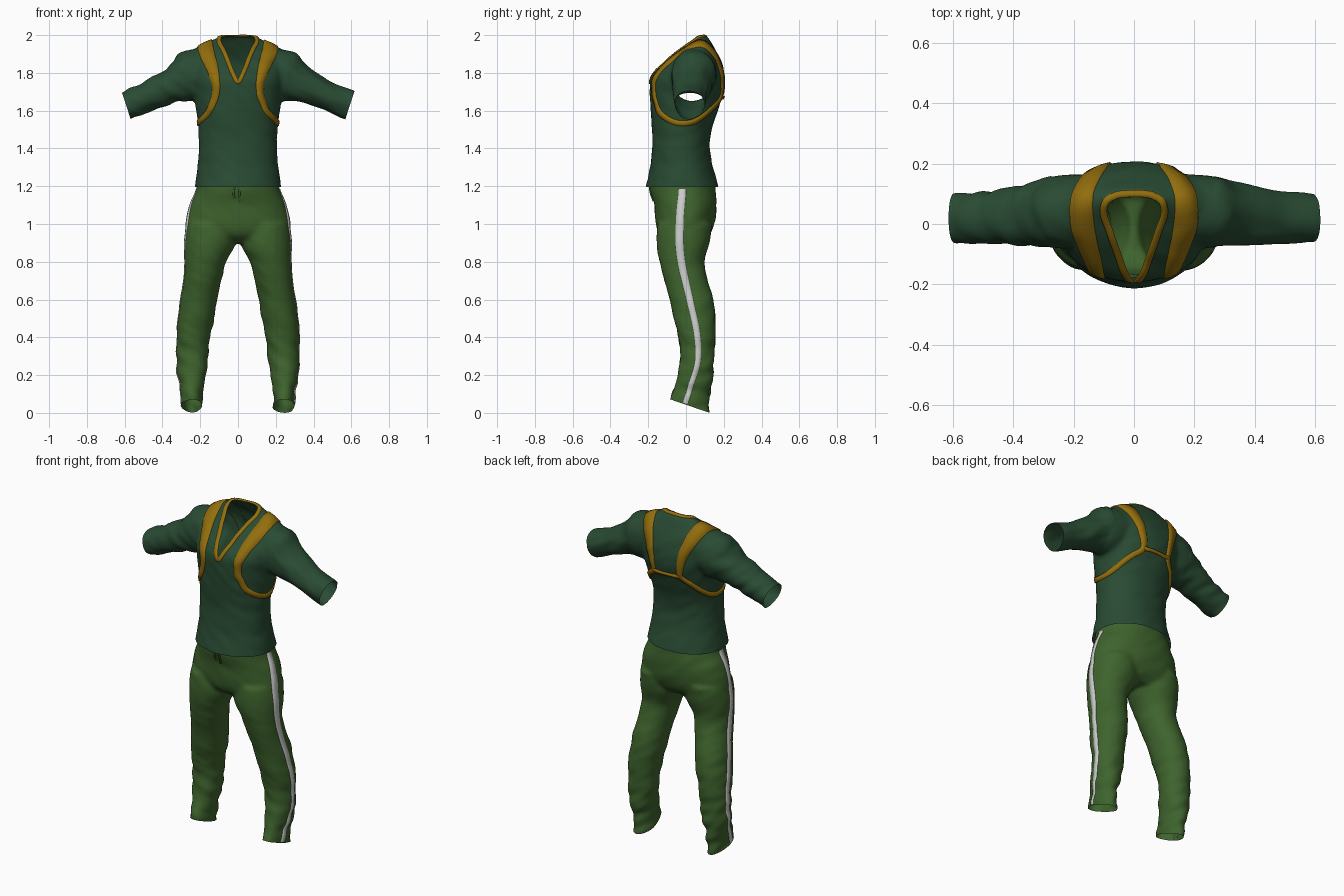
import bpy, bmesh, math
from mathutils import Vector, noise
from mathutils.bvhtree import BVHTree

if "Cube" in bpy.data.objects:
    bpy.data.objects.remove(bpy.data.objects["Cube"])


def material(name, rgb):
    m = bpy.data.materials.new(name)
    m.diffuse_color = (*rgb, 1)
    m.use_nodes = True
    m.node_tree.nodes["Principled BSDF"].inputs["Base Color"].default_value = m.diffuse_color
    return m


SHIRT = material("dark_green", (0.022, 0.07, 0.033))
PANTS = material("leaf_green", (0.048, 0.125, 0.026))
GOLD = material("ochre", (0.29, 0.155, 0.004))
WHITE = material("pale_grey", (0.65, 0.65, 0.65))


def spline(rows, n, closed=False):
    """Catmull-Rom through rows of numbers, n steps per span."""
    rows = [Vector(r) for r in rows]
    c, out = len(rows), []
    pick = lambda i: rows[i % c] if closed else rows[max(0, min(c - 1, i))]
    for i in range(c if closed else c - 1):
        a, b, d, e = (pick(i + k) for k in (-1, 0, 1, 2))
        for s in range(n):
            t = s / n
            out.append(0.5 * (2 * b + (d - a) * t + (2 * a - 5 * b + 4 * d - e) * t * t
                              + (3 * b - a - 3 * d + e) * t ** 3))
    return out if closed else out + [rows[-1]]


def loft(bm, rows, power=2.0, u=(1, 0, 0), v=(0, 1, 0), sides=40):
    """Closed tube through rows (cx, cy, cz, ru, rv)."""
    u, v, rings = Vector(u), Vector(v), []
    for cx, cy, cz, ru, rv in spline(rows, 4):
        ring = []
        for k in range(sides):
            a = 2 * math.pi * k / sides
            c, s = math.cos(a), math.sin(a)
            ring.append(bm.verts.new(Vector((cx, cy, cz))
                        + u * ru * math.copysign(abs(c) ** (2 / power), c)
                        + v * rv * math.copysign(abs(s) ** (2 / power), s)))
        rings.append(ring)
    for r0, r1 in zip(rings, rings[1:]):
        for k in range(sides):
            j = (k + 1) % sides
            bm.faces.new((r0[k], r0[j], r1[j], r1[k]))
    bm.faces.new(rings[0])
    bm.faces.new(rings[-1])


def box_rows(rows):
    """(z, x0, x1, y0, y1) extents -> loft rows."""
    return [((a + b) / 2, (c + d) / 2, z, (b - a) / 2, (d - c) / 2) for z, a, b, c, d in rows]


def finish(bm, name, mat):
    me = bpy.data.meshes.new(name)
    bm.to_mesh(me)
    bm.free()
    me.materials.append(mat)
    me.shade_smooth()
    ob = bpy.data.objects.new(name, me)
    bpy.context.collection.objects.link(ob)
    return ob


def fabric(bm, name, mat, cuts, amp, hole=None):
    """Fuse the lofts, add soft folds, slice the openings. Returns surface lookup."""
    bmesh.ops.recalc_face_normals(bm, faces=bm.faces)
    ob = finish(bm, name, mat)
    rem = ob.modifiers.new("fuse", 'REMESH')
    rem.mode, rem.voxel_size = 'VOXEL', 0.011
    sm = ob.modifiers.new("soften", 'SMOOTH')
    sm.factor, sm.iterations = 0.5, 8
    dg = bpy.context.evaluated_depsgraph_get()
    me = bpy.data.meshes.new_from_object(ob.evaluated_get(dg))
    bpy.data.objects.remove(ob)
    bm = bmesh.new()
    bm.from_mesh(me)
    bm.normal_update()
    for vert, nrm in [(v, v.normal.copy()) for v in bm.verts]:
        c = vert.co
        vert.co += nrm * amp(c) * noise.noise(Vector((c.x * 9, c.y * 9, c.z * 18 + c.x * 10)))
    bm.normal_update()
    tree = BVHTree.FromBMesh(bm)
    for co, no in cuts:
        bmesh.ops.bisect_plane(bm, geom=bm.verts[:] + bm.edges[:] + bm.faces[:],
                               plane_co=co, plane_no=no, clear_outer=True)
    if hole:
        doomed = [f for f in bm.faces if hole(f.calc_center_median())]
        bmesh.ops.delete(bm, geom=doomed, context='FACES')
    finish(bm, name, mat)
    return tree


def ribbon(name, rows, tree, mat, closed=False, flip=1, thick=0.009):
    """Padded band of rows (x, y, z, width) laid on a garment surface."""
    pts = spline([(x * flip, y, z, w) for x, y, z, w in rows], 8, closed)
    bm, n, lines = bmesh.new(), len(pts), []
    for i, p in enumerate(pts):
        a, b = (pts[i - 1], pts[(i + 1) % n]) if closed else (pts[max(i - 1, 0)], pts[min(i + 1, n - 1)])
        q, nrm = tree.find_nearest(p.to_3d())[:2]
        side = (b - a).to_3d().cross(nrm).normalized()
        line = []
        for k, h in ((-1, -0.3), (-0.9, 0.9), (0, 1), (0.9, 0.9), (1, -0.3)):
            s, sn = tree.find_nearest(q + side * p[3] / 2 * k)[:2]
            line.append(bm.verts.new(s + sn * thick * h))
        lines.append(line)
    for i in range(n if closed else n - 1):
        r0, r1 = lines[i], lines[(i + 1) % n]
        for k in range(4):
            bm.faces.new((r0[k], r0[k + 1], r1[k + 1], r1[k]))
    bmesh.ops.recalc_face_normals(bm, faces=bm.faces)
    finish(bm, name, mat)


# Shirt: torso and two short sleeves
bm = bmesh.new()
loft(bm, box_rows([(z, -w, w, f, b) for z, w, f, b in (
    (1.13, .228, -.216, .18), (1.2, .228, -.211, .17), (1.3, .214, -.19, .143),
    (1.4, .208, -.18, .126), (1.5, .209, -.18, .135), (1.6, .222, -.187, .17),
    (1.7, .237, -.192, .203), (1.78, .25, -.184, .207), (1.85, .262, -.122, .192),
    (1.9, .255, -.067, .17), (1.94, .21, -.01, .145), (1.98, .125, .03, .122),
    (1.998, .10, .05, .11))]), power=2.15)
for s in (1, -1):
    loft(bm, [(s * .15, .045, 1.82, .12, .12), (s * .25, .04, 1.783, .136, .12),
              (s * .31, .035, 1.753, .111, .108), (s * .37, .03, 1.727, .091, .1),
              (s * .48, .022, 1.675, .08, .088), (s * .592, .02, 1.628, .078, .082),
              (s * .65, .02, 1.603, .079, .082)], u=(s * .35, 0, .93))

# Neckline, wide at the nape and pointed on the chest
COLLAR = [(0, -.19, 1.752), (.03, -.165, 1.805), (.056, -.1, 1.875), (.08, -.03, 1.93),
          (.1, .03, 1.965), (.09, .075, 1.983), (.05, .096, 1.99), (0, .1, 1.992)]
slope = lambda p: p[1] * .76 + p[2] * .65


def in_neck(c):
    if -.65 * c.y + .76 * c.z < 1.395:
        return False
    t = slope(c)
    for a, b in zip(COLLAR, COLLAR[1:]):
        if slope(a) <= t <= slope(b):
            f = (t - slope(a)) / (slope(b) - slope(a))
            return abs(c.x) < a[0] + (b[0] - a[0]) * f
    return False


shirt = fabric(bm, "shirt", SHIRT,
               [((0, 0, 1.195), (0, 0, -1))] +
               [((s * .592, 0, 1.628), (s * .95, 0, -.31)) for s in (1, -1)],
               lambda c: .010 if abs(c.x) > .27 else .004, in_neck)

loop = COLLAR + [(-x, y, z) for x, y, z in COLLAR[-2:0:-1]]
ribbon("collar_trim", [(*p, .024) for p in loop], shirt, GOLD, closed=True, thick=.005)

# Harness: a loop round each shoulder, joined across the back
STRAP = [(.178, .05, 1.96, .085), (.163, -.05, 1.90, .08), (.136, -.14, 1.82, .062),
         (.124, -.19, 1.74, .046), (.138, -.19, 1.66, .04), (.175, -.16, 1.59, .035),
         (.215, -.07, 1.54, .03), (.22, .02, 1.533, .03), (.2, .1, 1.56, .03),
         (.15, .17, 1.615, .032), (.095, .2, 1.665, .034), (.1, .2, 1.75, .046),
         (.128, .19, 1.85, .066), (.16, .13, 1.93, .082)]
for side, f in (("right", 1), ("left", -1)):
    ribbon(side + "_harness_strap", STRAP, shirt, GOLD, closed=True, flip=f, thick=.007)
ribbon("harness_back_bar", [(-.09, .21, 1.665, .022), (0, .21, 1.665, .018), (.09, .21, 1.665, .022)],
       shirt, GOLD, thick=.01)

# Trousers: hips and two legs
bm = bmesh.new()
loft(bm, box_rows([(z, -w, w, f, b) for z, w, f, b in (
    (1.25, .214, -.188, .15), (1.18, .222, -.188, .157), (1.1, .257, -.168, .162),
    (1.0, .277, -.16, .15), (.94, .262, -.14, .125), (.9, .2, -.09, .08))]), power=2.1)
LEG = [(1.0, .03, .27, -.15, .14), (.9, .012, .285, -.155, .125), (.8, .062, .282, -.14, .098),
       (.7, .088, .289, -.115, .115), (.6, .11, .305, -.087, .145), (.5, .125, .317, -.066, .156),
       (.4, .148, .324, -.042, .156), (.3, .155, .324, -.03, .148), (.2, .17, .318, -.045, .145),
       (.12, .188, .302, -.07, .13), (.05, .19, .302, -.088, .122), (-.05, .19, .305, -.09, .12)]
for s in (1, -1):
    loft(bm, box_rows([(z, *sorted((s * a, s * b)), f, k) for z, a, b, f, k in LEG]), power=2.05)
trousers = fabric(bm, "trousers", PANTS,
                  [((0, 0, 1.21), (0, 0, 1)), ((0, .12, .002), (0, -.07, -.205))],
                  lambda c: .003 + .014 * max(0, .65 - c.z))

# Side stripes down the legs
STRIPE = [(.24, -.02, 1.19, .04), (.275, -.035, 1.0, .045), (.285, -.028, .82, .042),
          (.305, .02, .6, .036), (.325, .058, .42, .034), (.322, .062, .27, .03),
          (.312, .02, .13, .028), (.305, -.005, .05, .028)]
for side, f in (("right", 1), ("left", -1)):
    ribbon(side + "_leg_stripe", STRIPE, trousers, WHITE, flip=f, thick=.003)

# Drawstring ends at the waist
for side, x, low in (("right", .006, 1.12), ("left", -.018, 1.14)):
    ribbon(side + "_drawstring", [(x, -.19, 1.2, .009), (x * 1.3, -.18, 1.16, .009),
           (x, -.17, low, .009)], trousers, PANTS, thick=.006)
